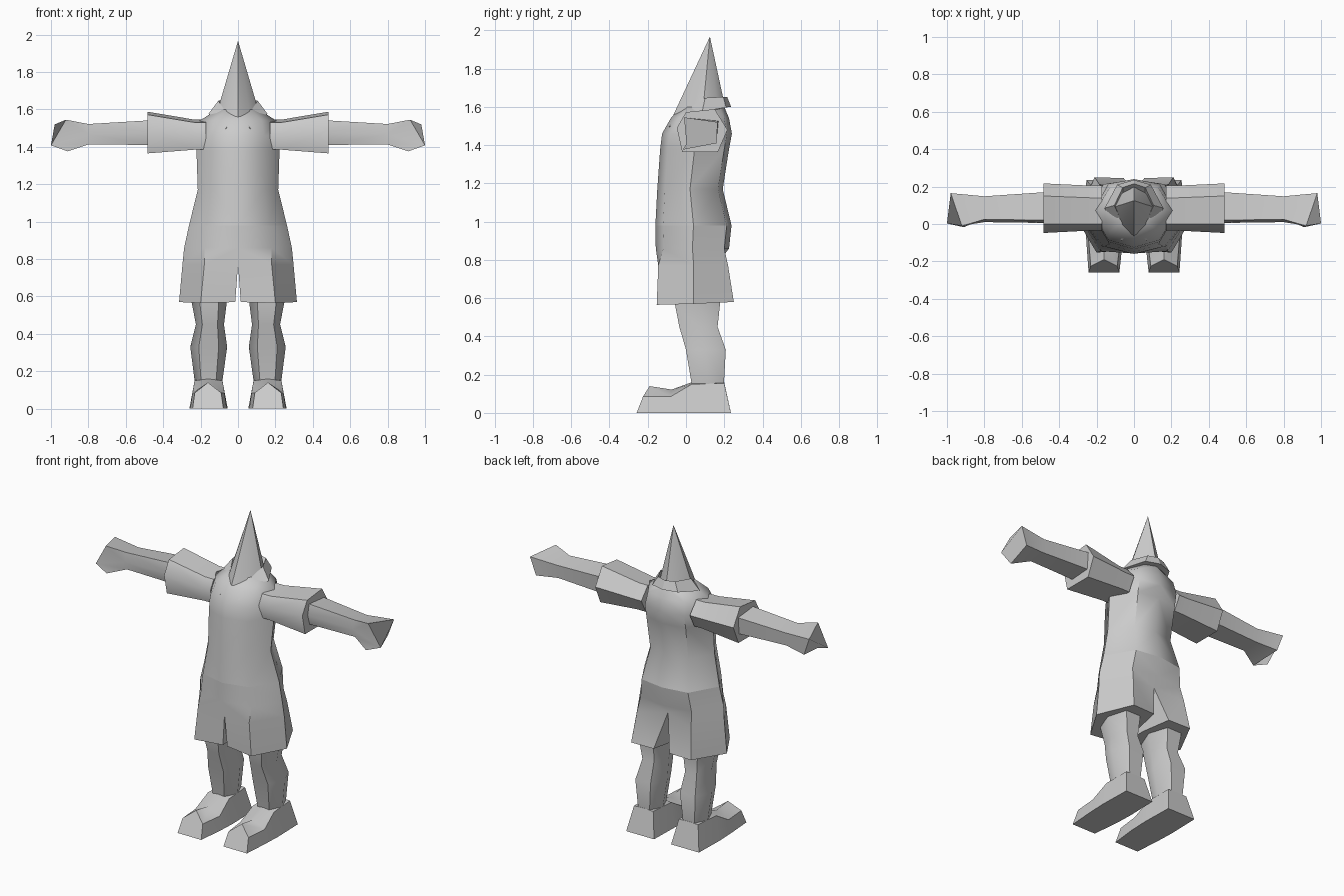
import bpy, bmesh, math
from mathutils import Matrix

if "Cube" in bpy.data.objects:
    bpy.data.objects.remove(bpy.data.objects["Cube"])

grey = bpy.data.materials.new("plain_grey")
grey.diffuse_color = (0.6, 0.6, 0.6, 1)
grey.use_nodes = True
grey.node_tree.nodes["Principled BSDF"].inputs["Base Color"].default_value = grey.diffuse_color


def loft(name, rings, angle=50):
    """Skin a list of rings for the +x half, mirror it across x, shade smooth."""
    bm = bmesh.new()
    vs = [[bm.verts.new(p) for p in ring] for ring in rings]
    n = len(rings[0])
    for a, b in zip(vs, vs[1:]):
        for i in range(n):
            j = (i + 1) % n
            bm.faces.new((a[i], a[j], b[j], b[i]))
    bm.faces.new(vs[0])
    bm.faces.new(vs[-1])
    bmesh.ops.remove_doubles(bm, verts=bm.verts[:], dist=1e-4)
    # open the centre plane so both halves join into one skin
    inner = [f for f in bm.faces if all(abs(v.co.x) < 1e-4 for v in f.verts)]
    bmesh.ops.delete(bm, geom=inner, context='FACES')
    loose = [v for v in bm.verts if not v.link_faces]
    bmesh.ops.delete(bm, geom=loose, context='VERTS')
    dup = bmesh.ops.duplicate(bm, geom=bm.verts[:] + bm.edges[:] + bm.faces[:])
    copies = [g for g in dup["geom"] if isinstance(g, bmesh.types.BMVert)]
    bmesh.ops.transform(bm, matrix=Matrix.Scale(-1, 4, (1, 0, 0)), verts=copies)
    bmesh.ops.remove_doubles(bm, verts=bm.verts[:], dist=1e-4)
    bmesh.ops.recalc_face_normals(bm, faces=bm.faces[:])
    me = bpy.data.meshes.new(name)
    bm.to_mesh(me)
    bm.free()
    me.materials.append(grey)
    ob = bpy.data.objects.new(name, me)
    bpy.context.collection.objects.link(ob)
    bpy.ops.object.select_all(action='DESELECT')
    ob.select_set(True)
    bpy.context.view_layer.objects.active = ob
    bpy.ops.object.shade_smooth_by_angle(angle=math.radians(angle))
    return ob


def body(z, w, front, back):
    """Half body ring ending on the centre plane."""
    mid = (front + back) / 2
    return [(0, front, z), (w * .62, front + .04, z), (w, mid, z),
            (w * .62, back - .025, z), (0, back, z), (0, mid, z)]


def hexagon(z, x0, x1, y0, y1):
    """Six sided limb ring with points on the left and right."""
    cx, cy, q = (x0 + x1) / 2, (y0 + y1) / 2, (x1 - x0) * .27
    return [(x0, cy, z), (cx - q, y0, z), (cx + q, y0, z),
            (x1, cy, z), (cx + q, y1, z), (cx - q, y1, z)]


# shirt from waist to shoulders
loft("shirt", [body(.98, .262, -.16, .238), body(1.17, .215, -.15, .192),
               body(1.38, .222, -.135, .225), body(1.46, .222, -.125, .24),
               body(1.54, .205, -.08, .225), body(1.6, .11, -.03, .2)])

# shorts: joined hips, then separate flared legs
loft("shorts", [
    body(.98, .262, -.16, .238), body(.86, .288, -.158, .225),
    [(0, -.135, .77), (.18, -.145, .77), (.297, .04, .77),
     (.19, .22, .77), (0, .18, .8), (0, .03, .77)],
    [(.015, -.13, .57), (.2, -.153, .565), (.315, .04, .57),
     (.21, .25, .58), (.055, .245, .58), (.02, .06, .575)]])

# sleeves with closed cuffs
root = [(-.035, 1.47), (0, 1.53), (.14, 1.545), (.205, 1.47), (.16, 1.385), (-.015, 1.385)]
cuff = [(-.048, 1.49), (0, 1.572), (.15, 1.588), (.217, 1.48), (.167, 1.365), (-.02, 1.365)]
loft("sleeves", [[(.17, y, z) for y, z in root], [(.23, y, z) for y, z in root],
                 [(.485, y, z) for y, z in cuff]])


def forearm(x, y0, y1, z0, z1):
    """Five sided arm ring: top front, top back, low back, low front, front."""
    return [(x, y0 + .015, z1), (x, y1, z1 - .015), (x, y1 - .01, z0 + .01),
            (x, y0 + .02, z0), (x, y0, (z0 + z1) / 2)]


# bare arms ending in simple wedge hands
loft("arms_and_hands", [
    forearm(.45, .005, .172, 1.41, 1.543), forearm(.8, .01, .148, 1.413, 1.522),
    [(.92, -.01, 1.545), (.98, .165, 1.52), (.94, .16, 1.41),
     (.91, -.017, 1.376), (1.0, .003, 1.408)]], 65)

# lower legs with knee and calf
loft("legs", [hexagon(.66, .055, .25, -.06, .18), hexagon(.57, .06, .248, -.058, .178),
              hexagon(.45, .075, .225, -.035, .165), hexagon(.33, .058, .255, 0, .208),
              hexagon(.15, .083, .232, .03, .198)])


def shoe(yb, ys, yt, x0, x1, side, top, inset):
    """Shoe section: sole, side and top edges; sections may lean in y."""
    cx = (x0 + x1) / 2
    return [(x0, yb, 0), (x0 + inset, ys, side), (cx, yt, top),
            (x1 - inset, ys, side), (x1, yb, 0)]


# pointed shoes
loft("shoes", [shoe(-.258, -.225, -.19, .078, .243, .085, .14, .012),
               shoe(-.09, -.08, -.075, .06, .255, .085, .122, .012),
               shoe(.03, .03, .03, .055, .26, .15, .16, .028),
               shoe(.235, .2, .2, .06, .255, .155, .158, .03)])

# pointed spike rising from the neck
base = [(0, -.065, 1.56), (.065, -.01, 1.57), (.108, .09, 1.6),
        (.07, .16, 1.62), (0, .2, 1.62), (0, .1, 1.6)]
loft("spike", [base, [(0, .125, 1.967)] * 6], 40)

# folded collar wrapping the neck, open at the front
loft("collar", [
    [(0, .215, 1.652), (0, .236, 1.6), (0, .17, 1.6)],
    [(.06, .195, 1.652), (.09, .21, 1.597), (.06, .15, 1.6)],
    [(.105, .1, 1.647), (.157, .085, 1.577), (.09, .09, 1.57)],
    [(.036, -.06, 1.54), (.067, -.09, 1.495), (.05, -.03, 1.48)]], 30)
